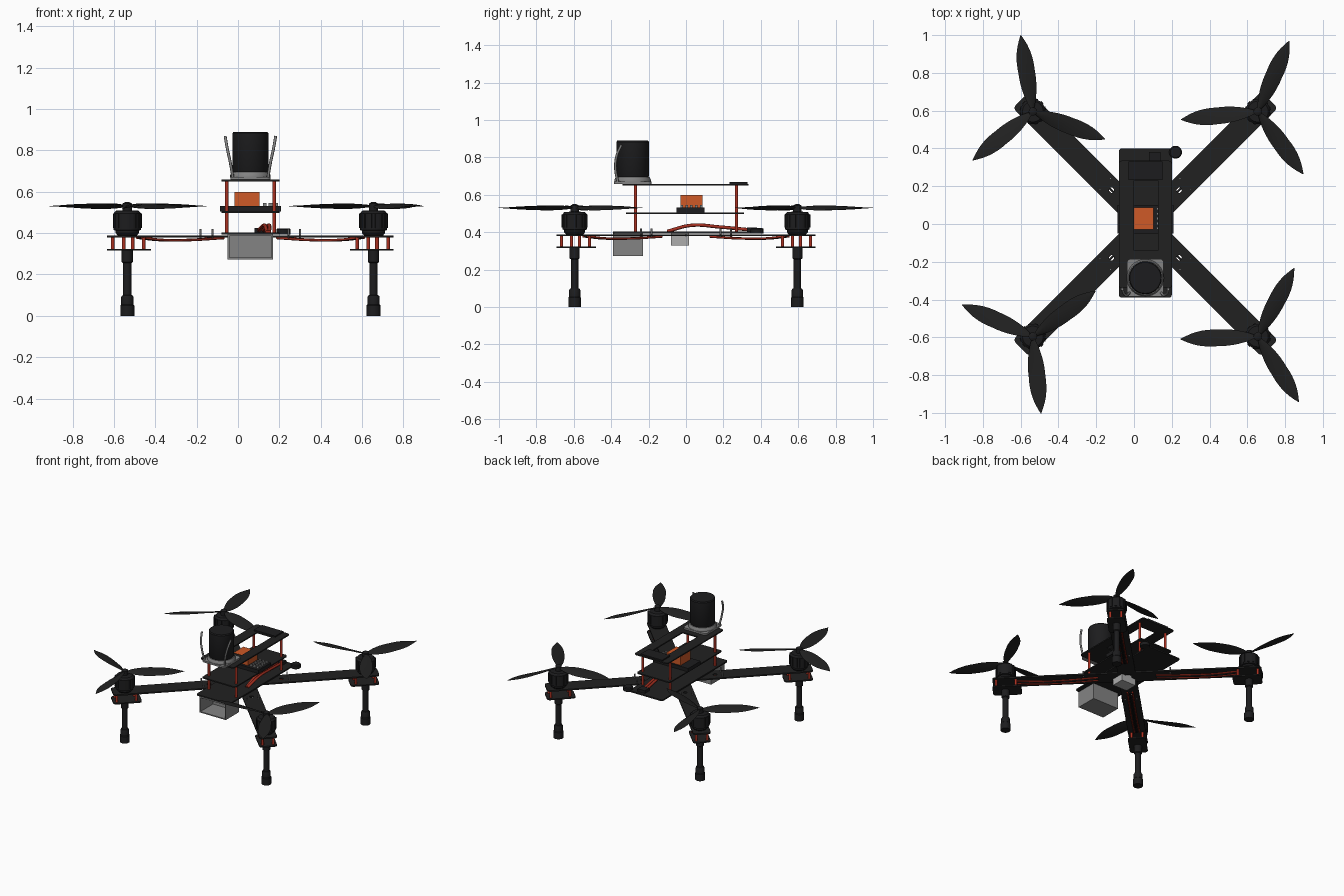
import bpy, bmesh, math
from mathutils import Matrix, Vector

if "Cube" in bpy.data.objects:
    bpy.data.objects.remove(bpy.data.objects["Cube"])


def material(name, rgb):
    m = bpy.data.materials.new(name)
    m.use_nodes = True
    m.diffuse_color = (*rgb, 1)
    bsdf = next(n for n in m.node_tree.nodes if n.type == "BSDF_PRINCIPLED")
    bsdf.inputs["Base Color"].default_value = (*rgb, 1)
    return m


BLACK = material("carbon black", (0.015, 0.015, 0.015))
DARK = material("motor black", (0.012, 0.012, 0.013))
ORANGE = material("orange", (0.62, 0.1, 0.02))
RED = material("anodised red", (0.4, 0.03, 0.015))
GREY = material("grey", (0.23, 0.23, 0.23))
LIGHT = material("light grey", (0.42, 0.42, 0.42))
CX = 0.06  # centre line of the airframe
made = []


def finish(name, bm, mat, matrix=Matrix()):
    bmesh.ops.recalc_face_normals(bm, faces=bm.faces)
    mesh = bpy.data.meshes.new(name)
    bm.transform(matrix)
    bm.to_mesh(mesh)
    bm.free()
    mesh.materials.append(mat)
    ob = bpy.data.objects.new(name, mesh)
    bpy.context.collection.objects.link(ob)
    made.append(ob)
    return ob


def box(name, x, y, z, mat, matrix=Matrix(), corner=0):
    """Box given by its (low, high) range on each axis, with optional rounded upright edges."""
    bm = bmesh.new()
    bmesh.ops.create_cube(bm, size=1)
    for v in bm.verts:
        v.co = [r[0] if c < 0 else r[1] for c, r in zip(v.co, (x, y, z))]
    if corner:
        up = [e for e in bm.edges if abs(e.verts[0].co.z - e.verts[1].co.z) > 1e-5]
        bmesh.ops.bevel(bm, geom=up, offset=corner, segments=4, profile=0.5, affect="EDGES")
    return finish(name, bm, mat, matrix)


def lathe(name, profile, mat, matrix=Matrix(), sides=32):
    """Solid of revolution from (radius, height) points."""
    bm = bmesh.new()
    rings = [[bm.verts.new((r * math.cos(math.tau * i / sides), r * math.sin(math.tau * i / sides), z))
              for i in range(sides)] for r, z in profile]
    for a, b in zip(rings, rings[1:]):
        for i in range(sides):
            j = (i + 1) % sides
            bm.faces.new((a[i], a[j], b[j], b[i]))
    bm.faces.new(rings[0])
    bm.faces.new(rings[-1])
    return finish(name, bm, mat, matrix)


def rod(name, x, y, z0, z1, r, mat, matrix=Matrix(), sides=12):
    return lathe(name, [(r, z0), (r, z1)], mat, matrix @ Matrix.Translation((x, y, 0)), sides)


def tube(name, points, r, mat, matrix=Matrix()):
    """Round cable along a smooth path."""
    curve = bpy.data.curves.new(name, "CURVE")
    curve.dimensions = "3D"
    curve.bevel_depth, curve.bevel_resolution, curve.use_fill_caps = r, 2, True
    spline = curve.splines.new("BEZIER")
    spline.bezier_points.add(len(points) - 1)
    for bp, co in zip(spline.bezier_points, points):
        bp.co = matrix @ Vector(co)
        bp.handle_left_type = bp.handle_right_type = "AUTO"
    curve.materials.append(mat)
    ob = bpy.data.objects.new(name, curve)
    bpy.context.collection.objects.link(ob)


def cut(target, cutter):
    mod = target.modifiers.new("opening", "BOOLEAN")
    mod.operation, mod.object, mod.solver = "DIFFERENCE", cutter, "EXACT"
    cutter.hide_render = True
    cutter.hide_set(True)
    made.remove(cutter)


def blade(name, matrix):
    """Twisted leaf-shaped propeller blade along local +x."""
    bm = bmesh.new()
    rings = []
    for i in range(15):
        t = i / 14
        r = 0.02 + 0.39 * t
        w = 0.012 + 0.034 * math.sin(math.pi * t ** 0.85) if t < 0.55 else 0.046 * max(0.03, 1 - ((t - 0.55) / 0.45) ** 2.2)
        h = 0.006 - 0.004 * t
        a = 0.4 - 0.3 * t
        ring = []
        for u, v in ((-1, 0), (-0.4, 1), (0.4, 0.8), (1, 0), (0.4, -0.5), (-0.4, -0.5)):
            p, q = u * w, v * h
            ring.append(bm.verts.new((r, p * math.cos(a) - q * math.sin(a), p * math.sin(a) + q * math.cos(a))))
        rings.append(ring)
    for a, b in zip(rings, rings[1:]):
        for k in range(6):
            n = (k + 1) % 6
            bm.faces.new((a[k], a[n], b[n], b[k]))
    bm.faces.new(rings[0])
    bm.faces.new(rings[-1])
    finish(name, bm, BLACK, matrix)


# Four arms, each with motor, propeller, standoffs and leg; value is propeller angle
SPAN = 0.842
for label, turn, spin in (("back_left", 45, 66), ("back_right", 135, 99),
                          ("front_right", 225, 36), ("front_left", 315, 62)):
    frame = Matrix.Translation((CX, 0, 0)) @ Matrix.Rotation(math.radians(turn), 4, "Z")
    arm = box(label + "_arm", (0.03, 0.93), (-0.062, 0.062), (0.379, 0.389), BLACK, frame, 0.022)
    cut(arm, rod(label + "_arm_hole_cutter", 0.253, 0, 0.3, 0.45, 0.014, BLACK, frame, 24))
    box(label + "_lower_plate", (0.73, 0.93), (-0.062, 0.062), (0.315, 0.324), BLACK, frame, 0.022)
    for a in (-0.066, 0.07):
        for b in (-0.038, 0.038):
            rod(label + "_standoff", SPAN - 0.008 + a, b, 0.32, 0.382, 0.009, RED, frame)
    for a, b in ((0.3, -0.04), (0.3, 0.04)):
        rod(label + "_screw", a, b, 0.375, 0.42, 0.005, GREY, frame)

    # Cables slung below the arm
    for b, mat in ((0.018, RED), (0, DARK), (-0.018, RED)):
        tube(label + "_cable", [(0.2, b, 0.376), (0.45, b, 0.366), (0.62, b, 0.367), (0.76, b, 0.378)], 0.006, mat, frame)

    # Motor
    hub = frame @ Matrix.Translation((SPAN, 0, 0))
    lathe(label + "_motor_base", [(0.045, 0.387), (0.056, 0.4), (0.056, 0.415), (0.04, 0.418)], DARK, hub)
    lathe(label + "_motor_bell", [(0.05, 0.41), (0.066, 0.415), (0.066, 0.495), (0.055, 0.508), (0.022, 0.51),
                                  (0.022, 0.543), (0.01, 0.55)], DARK, hub)
    for i in range(12):
        box(label + "_motor_rib", (0.06, 0.07), (-0.009, 0.009), (0.425, 0.495), DARK,
            hub @ Matrix.Rotation(math.tau * i / 12, 4, "Z"))

    # Propeller
    for k in range(3):
        blade(label + "_propeller_blade", Matrix.Translation((*hub.translation.xy, 0.53))
              @ Matrix.Rotation(math.radians(spin + 120 * k), 4, "Z"))

    # Leg
    lathe(label + "_leg", [(0.034, 0), (0.034, 0.05), (0.03, 0.055), (0.03, 0.09), (0.026, 0.098), (0.02, 0.1),
                           (0.02, 0.255), (0.027, 0.26), (0.027, 0.318)], DARK, hub)

# Stacked body plates
BX = (-0.08, 0.2)
box("bottom_plate", BX, (-0.39, 0.4), (0.394, 0.404), BLACK, corner=0.015)
box("middle_plate", BX, (-0.32, 0.31), (0.497, 0.506), BLACK, corner=0.015)
top = box("top_plate", BX, (-0.34, 0.335), (0.65, 0.659), BLACK, corner=0.015)
cut(top, box("top_window_cutter", (0, 0.128), (-0.14, 0.23), (0.6, 0.7), BLACK))
box("top_rear_pad", (-0.03, 0.15), (0.232, 0.33), (0.657, 0.668), DARK)
for x in (-0.055, 0.175):
    for y in (-0.27, 0.27):
        rod("lower_body_standoff", x, y, 0.4, 0.5, 0.009, RED)
        rod("upper_body_standoff", x, y, 0.503, 0.652, 0.009, RED)

# Flight electronics
box("controller_board", (-0.088, 0.208), (-0.05, 0.1), (0.504, 0.532), DARK)
box("controller_cube", (-0.017, 0.103), (-0.03, 0.088), (0.532, 0.598), ORANGE)
for i in range(3):
    for j in range(5):
        x, y = 0.12 + 0.028 * i, -0.03 + 0.026 * j
        box("header_pin", (x, x + 0.018), (y, y + 0.014), (0.53, 0.546), GREY)
lathe("rear_disc", [(0.034, 0.394), (0.034, 0.418), (0.028, 0.423)], DARK, Matrix.Translation((0.22, 0.38, 0)))
for dx in (0, 0.022):
    tube("power_lead", [(0.14 + dx / 2, -0.1, 0.405), (0.13 + dx, 0.03, 0.437), (0.115 + dx, 0.18, 0.428),
                        (0.1 + dx, 0.34, 0.413)], 0.009, RED)
box("power_plug", (0.08, 0.14), (0.325, 0.38), (0.403, 0.425), DARK)

# Scanner on its mount, with a pair of curved guards
LY = -0.285
scan = Matrix.Translation((CX, LY, 0))
box("scanner_mount", (-0.037, 0.157), (LY - 0.1, LY + 0.1), (0.659, 0.672), GREY, corner=0.02)
lathe("scanner_collar", [(0.098, 0.67), (0.098, 0.68), (0.09, 0.695)], GREY, scan)
lathe("scanner", [(0.08, 0.69), (0.087, 0.7), (0.087, 0.883), (0.082, 0.89)], DARK, scan, 48)
for s in (-1, 1):
    tube("scanner_guard", [(CX + s * 0.085, -0.365, 0.67), (CX + s * 0.097, -0.377, 0.74),
                           (CX + s * 0.112, -0.37, 0.81), (CX + s * 0.122, -0.345, 0.868)], 0.007, GREY)

# Open-fronted camera housing and small sensor under the body
housing = box("camera_housing", (-0.05, 0.17), (-0.39, -0.23), (0.273, 0.394), GREY)
cut(housing, box("housing_cutter", (-0.042, 0.162), (-0.5, -0.24), (0.281, 0.386), GREY))
box("down_sensor", (0, 0.12), (-0.08, 0.015), (0.33, 0.395), LIGHT)

# Smooth round parts, keeping sharp edges
bpy.ops.object.select_all(action="DESELECT")
for ob in made:
    ob.select_set(True)
bpy.context.view_layer.objects.active = made[0]
bpy.ops.object.shade_smooth_by_angle(angle=math.radians(35))
